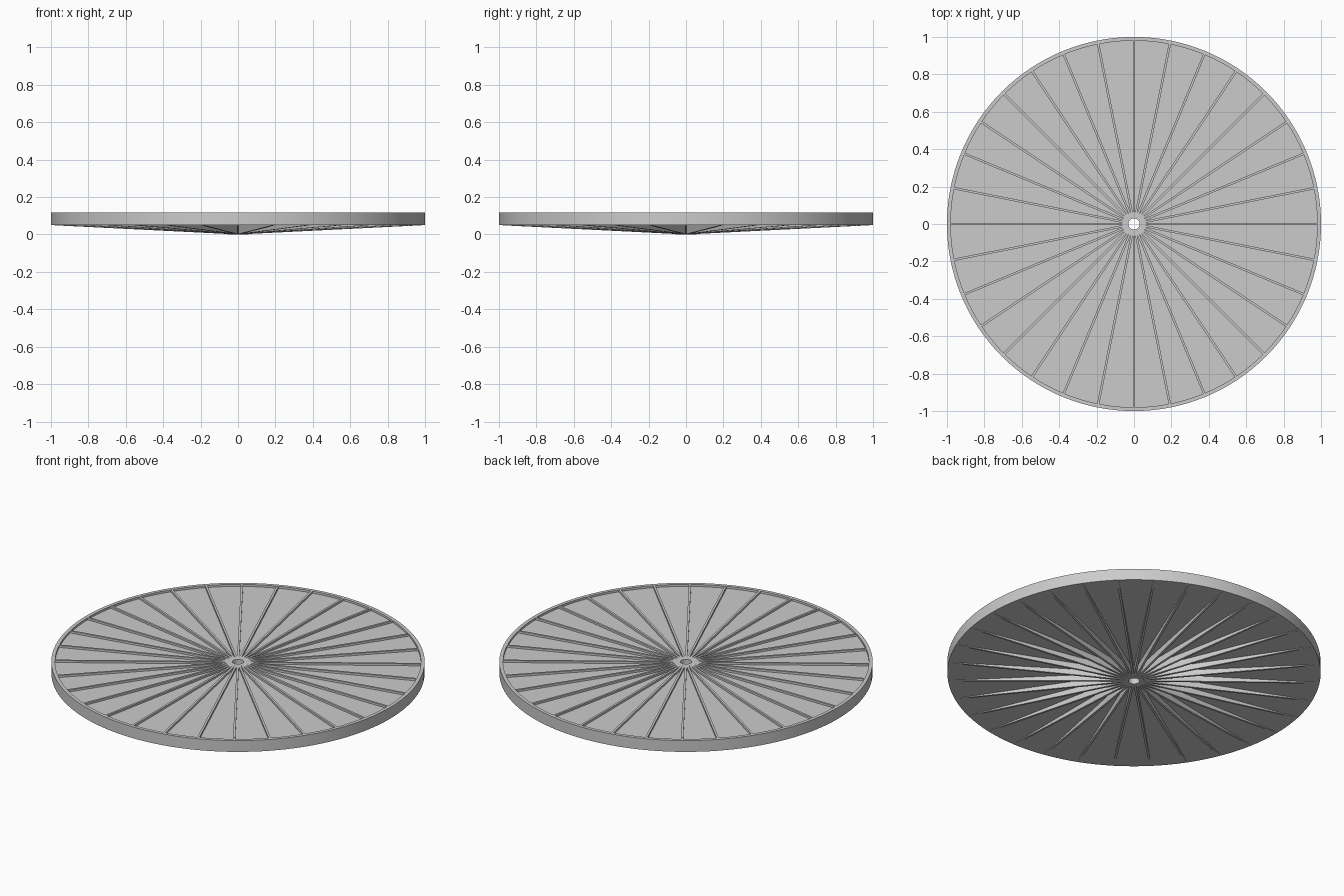
import bpy, bmesh, math
from mathutils import Matrix

cube = bpy.data.objects.get("Cube")
if cube:
    bpy.data.objects.remove(cube, do_unlink=True)

grey = bpy.data.materials.new("plain grey")
grey.use_nodes = True
COLOUR = (0.6, 0.6, 0.6, 1.0)
grey.diffuse_color = COLOUR
grey.node_tree.nodes["Principled BSDF"].inputs["Base Color"].default_value = COLOUR

SEGMENTS = 128
RIBS = 32
RIB_WIDTH = 0.012
HOLE_R, HUB_R, LIP_R, RIM_R = 0.03, 0.055, 0.98, 1.0
PLATE_BOTTOM, PLATE_TOP, TOP = 0.05, 0.105, 0.117


def add_object(name, bm, smooth=False):
    bmesh.ops.recalc_face_normals(bm, faces=bm.faces)
    mesh = bpy.data.meshes.new(name)
    bm.to_mesh(mesh)
    bm.free()
    mesh.materials.append(grey)
    obj = bpy.data.objects.new(name, mesh)
    bpy.context.collection.objects.link(obj)
    if smooth:
        bpy.ops.object.select_all(action='DESELECT')
        obj.select_set(True)
        bpy.context.view_layer.objects.active = obj
        bpy.ops.object.shade_smooth_by_angle(angle=math.radians(30))
    return obj


def ring(name, inner, outer, bottom, top):
    """Revolve a rectangular section around the vertical axis."""
    bm = bmesh.new()
    section = [(inner, bottom), (outer, bottom), (outer, top), (inner, top)]
    loops = []
    for i in range(SEGMENTS):
        a = math.tau * i / SEGMENTS
        loops.append([bm.verts.new((r * math.cos(a), r * math.sin(a), z)) for r, z in section])
    for i, loop in enumerate(loops):
        after = loops[(i + 1) % SEGMENTS]
        for j in range(4):
            k = (j + 1) % 4
            bm.faces.new((loop[j], after[j], after[k], loop[k]))
    return add_object(name, bm, smooth=True)


# Rim, recessed web plate and bored hub
ring("outer_rim", LIP_R, RIM_R, PLATE_BOTTOM, TOP)
ring("web_plate", HUB_R, LIP_R, PLATE_BOTTOM, PLATE_TOP)
ring("centre_hub", HOLE_R, HUB_R, 0.0, TOP)

# Radial ribs: level on top, tapering in depth from hub to rim underneath
bm = bmesh.new()
start = HUB_R - 0.003
outline = [(start, PLATE_BOTTOM * start), (LIP_R, PLATE_BOTTOM * LIP_R),
           (LIP_R, TOP - 0.0005), (start, TOP - 0.0005)]
for i in range(RIBS):
    turn = Matrix.Rotation(math.tau * i / RIBS, 4, 'Z')
    sides = [[bm.verts.new((r, y, z)) for r, z in outline]
             for y in (-RIB_WIDTH / 2, RIB_WIDTH / 2)]
    for side in sides:
        bm.faces.new(side)
    for j in range(4):
        k = (j + 1) % 4
        bm.faces.new((sides[0][j], sides[0][k], sides[1][k], sides[1][j]))
    bmesh.ops.transform(bm, matrix=turn, verts=sides[0] + sides[1])
add_object("radial_ribs", bm)
